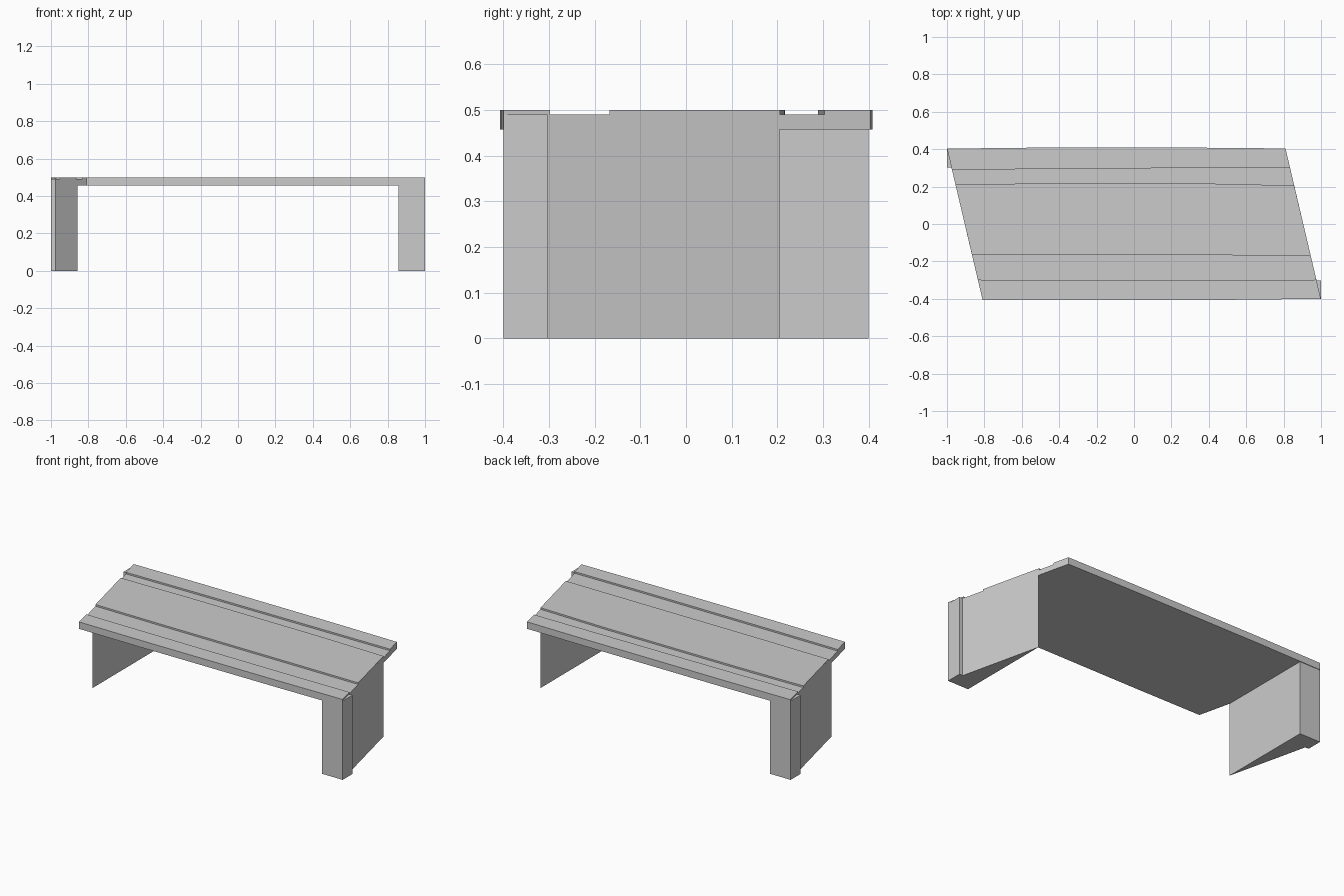
import bpy, bmesh

if "Cube" in bpy.data.objects:
    bpy.data.objects.remove(bpy.data.objects["Cube"])

SHEAR = 0.235      # skew of the bridge ends
HALF = 0.905       # half length on the centre line
TOP, GROOVE, UNDER = 0.5, 0.49, 0.457


def finish(name, bm):
    bmesh.ops.recalc_face_normals(bm, faces=bm.faces)
    mesh = bpy.data.meshes.new(name)
    bm.to_mesh(mesh)
    bm.free()
    obj = bpy.data.objects.new(name, mesh)
    bpy.context.collection.objects.link(obj)
    return obj


def loft(name, rings):
    bm = bmesh.new()
    loops = [[bm.verts.new(p) for p in ring] for ring in rings]
    n = len(loops[0])
    for a, b in zip(loops, loops[1:]):
        for i in range(n):
            j = (i + 1) % n
            bm.faces.new((a[i], a[j], b[j], b[i]))
    bm.faces.new(loops[0])
    bm.faces.new(loops[-1])
    return finish(name, bm)


def deck_section(x, front, g1, g2, g3, g4, back):
    # slab cross-section with two shallow grooves in the top
    pts = [(front, UNDER), (front, TOP), (g1, TOP), (g1, GROOVE), (g2, GROOVE),
           (g2, TOP), (g3, TOP), (g3, GROOVE), (g4, GROOVE), (g4, TOP),
           (back, TOP), (back, UNDER)]
    return [(x - SHEAR * y, y, z) for y, z in pts]


# Skewed deck, with slightly bowed edges and grooves
loft("deck", [
    deck_section(-HALF, -0.405, -0.298, -0.162, 0.211, 0.289, 0.403),
    deck_section(-0.45, -0.407, -0.300, -0.166, 0.217, 0.294, 0.408),
    deck_section(0.45, -0.405, -0.301, -0.167, 0.216, 0.300, 0.408),
    deck_section(HALF, -0.400, -0.298, -0.168, 0.206, 0.303, 0.404),
])

# Wedge-shaped abutments, one turned half round from the other
plan = [(0.857, -0.4), (1.0, -0.4), (1.0, -0.303), (0.976, -0.303), (0.857, 0.205)]
for name, s in (("right_abutment", 1), ("left_abutment", -1)):
    loft(name, [[(s * x, s * y, z) for x, y in plan] for z in (0.0, GROOVE)])
